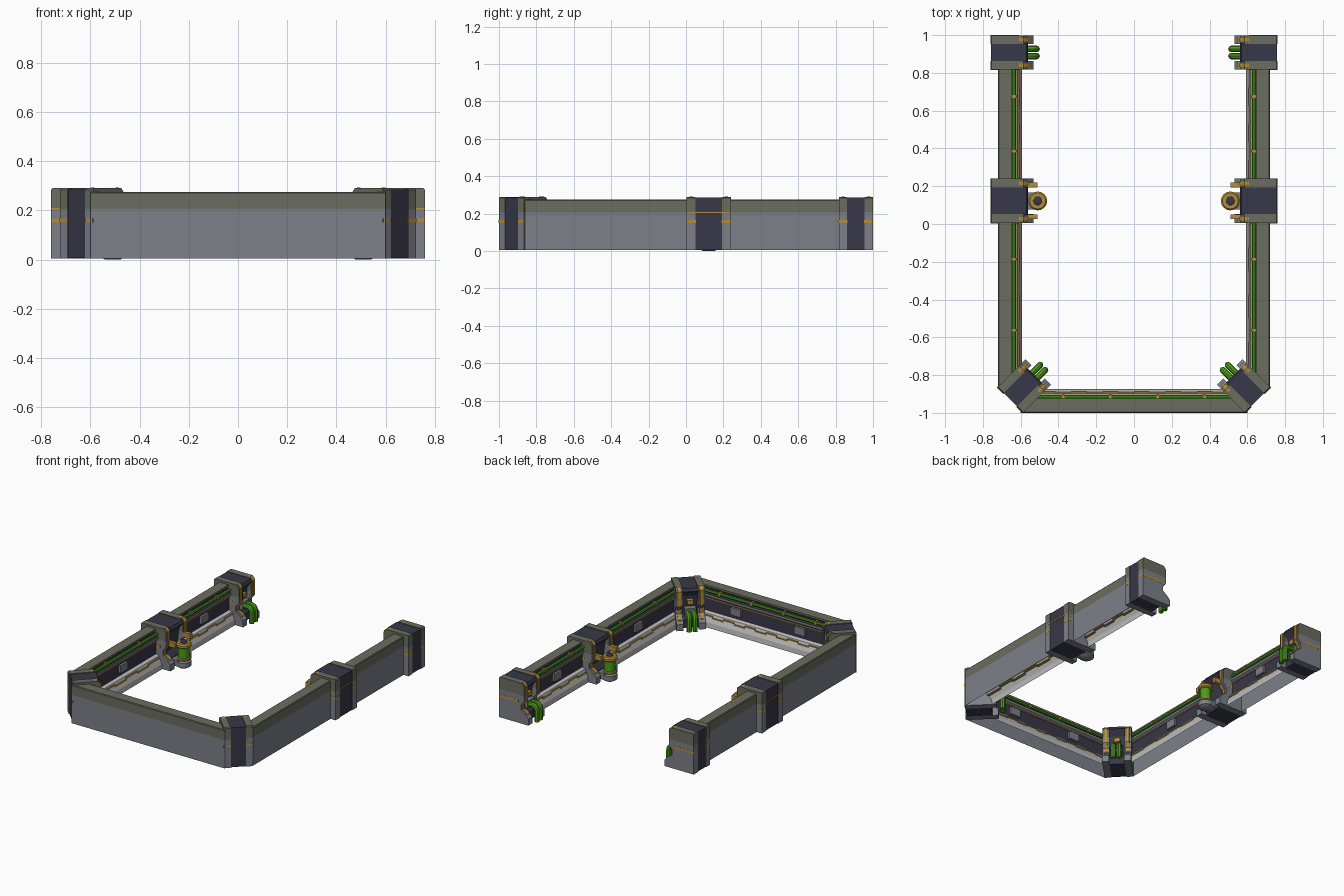
import bpy, bmesh, math
from mathutils import Matrix, Vector

if "Cube" in bpy.data.objects:
    bpy.data.objects.remove(bpy.data.objects["Cube"])


def mat(name, r, g, b):
    m = bpy.data.materials.new(name)
    m.diffuse_color = (r, g, b, 1)
    m.use_nodes = True
    m.node_tree.nodes["Principled BSDF"].inputs["Base Color"].default_value = m.diffuse_color
    return m


GREY = mat("steel_grey", .20, .215, .25)
OLIVE = mat("olive", .145, .15, .115)
DARK = mat("dark_panel", .04, .038, .065)
PALE = mat("pale_skirting", .5, .5, .5)
GOLD = mat("gold_trim", .45, .27, .04)
GREEN = mat("green_pipe", .07, .33, .01)


def frame(ox, oy, inward, tangent):
    """Local axes: u = into the room, t = along the wall, z = up."""
    i, t = Vector((*inward, 0)).normalized(), Vector((*tangent, 0)).normalized()
    m = Matrix.Identity(4)
    m.col[0], m.col[1], m.col[3] = (*i, 0), (*t, 0), (ox, oy, 0, 1)
    return m


def finish(name, bm, F, material):
    bm.transform(F)
    bmesh.ops.recalc_face_normals(bm, faces=bm.faces)
    me = bpy.data.meshes.new(name)
    bm.to_mesh(me)
    bm.free()
    me.materials.append(material)
    ob = bpy.data.objects.new(name, me)
    bpy.context.collection.objects.link(ob)
    return ob


def prism(name, F, prof, t0, t1, material, closed=True):
    """Extrude a (u, z) profile along t; open profiles make a sheet."""
    bm = bmesh.new()
    a = [bm.verts.new((u, t0, z)) for u, z in prof]
    b = [bm.verts.new((u, t1, z)) for u, z in prof]
    n = len(prof)
    for i in range(n if closed else n - 1):
        j = (i + 1) % n
        bm.faces.new((a[i], a[j], b[j], b[i]))
    if closed:
        bm.faces.new(a)
        bm.faces.new(b[::-1])
    return finish(name, bm, F, material)


def box(name, F, u0, u1, t0, t1, z0, z1, material):
    return prism(name, F, [(u0, z0), (u0, z1), (u1, z1), (u1, z0)], t0, t1, material)


def lathe(name, F, u, t, prof, material, n=16):
    """Revolve an (r, z) profile about a vertical axis at (u, t)."""
    bm = bmesh.new()
    rings = [[bm.verts.new((u + r * math.cos(k * math.tau / n), t + r * math.sin(k * math.tau / n), z))
              for k in range(n)] for r, z in prof]
    for a, b in zip(rings, rings[1:]):
        for k in range(n):
            bm.faces.new((a[k], a[(k + 1) % n], b[(k + 1) % n], b[k]))
    bm.faces.new(rings[0])
    bm.faces.new(rings[-1])
    smooth(finish(name, bm, F, material))


def smooth(ob):
    bpy.ops.object.select_all(action='DESELECT')
    ob.select_set(True)
    bpy.context.view_layer.objects.active = ob
    bpy.ops.object.shade_smooth_by_angle(angle=math.radians(40))


def tube(name, F, pts, r, material):
    cu = bpy.data.curves.new(name, 'CURVE')
    cu.dimensions, cu.bevel_depth, cu.bevel_resolution, cu.use_fill_caps = '3D', r, 2, True
    sp = cu.splines.new('POLY')
    sp.points.add(len(pts) - 1)
    for p, c in zip(sp.points, pts):
        p.co = (*(F @ Vector(c)), 1)
    tmp = bpy.data.objects.new(name + "_path", cu)
    me = bpy.data.meshes.new_from_object(tmp)
    bpy.data.objects.remove(tmp)
    me.materials.clear()
    me.materials.append(material)
    ob = bpy.data.objects.new(name, me)
    bpy.context.collection.objects.link(ob)
    smooth(ob)


def wall(name, F, t0, t1, bays):
    # outer shell and olive cap, open underneath
    prism(name + "_outer_face", F, [(0, .005), (0, .205)], t0, t1, GREY, False)
    prism(name + "_cap", F, [(0, .205), (0, .27), (.004, .275), (.075, .275), (.075, .262)], t0, t1, OLIVE, False)
    # inner recesses and skirting
    prism(name + "_pipe_recess", F, [(.075, .262), (.066, .255), (.066, .228), (.092, .222)], t0, t1, DARK, False)
    prism(name + "_rail", F, [(.092, .222), (.092, .205), (.078, .195)], t0, t1, GREY, False)
    prism(name + "_inner_panel", F, [(.078, .195), (.078, .10)], t0, t1, DARK, False)
    prism(name + "_skirting", F, [(.078, .10), (.1, .092), (.106, .075), (.122, .04), (.126, .005)],
          t0, t1, PALE, False)
    box(name + "_rail_trim", F, .076, .083, t0, t1, .187, .193, GOLD)
    tube(name + "_pipe", F, [(.084, t0, .243), (.084, t1, .243)], .011, GREEN)
    for a, b in bays:
        L, c = b - a, (a + b) / 2
        # access box, pipe clamps, stepped gold line
        box(name + "_access_box", F, .076, .094, c - .04, c + .04, .125, .178, GREY)
        for f in (.25, .75):
            box(name + "_pipe_clamp", F, .068, .098, a + f * L - .007, a + f * L + .007, .23, .256, GOLD)
        for k in range(6):
            z = .08 if k % 2 else .07
            u = .126 - z * .24
            box(name + "_skirting_trim", F, u - .015, u + .005, a + k * L / 6, a + (k + 1) * L / 6,
                z - .004, z + .004, GOLD)


def post(name, F, half, plate, us=1.0, canister=False):
    P = lambda pts: [(u * us, z) for u, z in pts]
    # dark core between two side plates
    prism(name + "_core", F, P([(.004, .006), (.004, .285), (.19, .285), (.2, .265), (.165, .225), (.15, .1),
                                (.185, .06), (.185, .006)]), -half + plate * .9, half - plate * .9, DARK)
    for s in (-1, 1):
        a, b = s * (half - plate), s * half
        lo, hi = min(a, b), max(a, b)
        prism(name + "_plate_lower", F, P([(0, .005), (0, .205), (.195, .205), (.195, .165), (.17, .135), (.17, .1),
                                           (.205, .075), (.228, .05), (.228, .005)]), lo, hi, GREY)
        prism(name + "_plate_upper", F, P([(0, .205), (0, .283), (.006, .29), (.175, .29), (.195, .268),
                                           (.195, .205)]), lo, hi, OLIVE)
        box(name + "_stripe", F, -.001, .15 * us, lo - .001, hi + .001, .15, .167, GOLD)
        m = (lo + hi) / 2
        # gold edging following the inner contour
        prism(name + "_edging", F, P([(.14, .289), (.176, .292), (.202, .27), (.202, .163), (.177, .133),
                                      (.177, .103), (.214, .075), (.205, .06), (.15, .1)]),
              m - plate * .2, m + plate * .2, GOLD)
    if canister:
        box(name + "_upper_line", F, -.001, .1, -half - .001, half + .001, .203, .209, GOLD)
        for s in (-1, 1):
            t = s * (half - plate * .7)
            box(name + "_clip", F, .19, .25, t - .012, t + .012, .165, .2, GOLD)
        box(name + "_bracket", F, .15, .25, -.045, .045, .012, .055, GREY)
        # canister
        lathe(name + "_canister_foot", F, .25, 0, [(.032, .0), (.05, .012), (.05, .045), (.04, .055)], GREY)
        lathe(name + "_canister_lower_ring", F, .25, 0, [(.04, .054), (.044, .058), (.044, .068), (.036, .072)], GOLD)
        lathe(name + "_canister_body", F, .25, 0, [(.037, .066), (.037, .15)], GREEN)
        lathe(name + "_canister_upper_ring", F, .25, 0, [(.04, .142), (.05, .15), (.05, .165), (.042, .174)], GOLD)
        lathe(name + "_canister_cap", F, .25, 0, [(.024, .17), (.024, .178), (.02, .181)], DARK)
    else:
        # twin bent pipes
        for s in (-1, 1):
            arc = [(.215 + .03 * math.sin(k * math.pi / 8), s * .019, .09 + .03 * math.cos(k * math.pi / 8))
                   for k in range(5)]
            tube(name + "_bent_pipe", F, [(.14, s * .019, .12)] + arc + [(.245, s * .019, .012)], .017, GREEN)
        box(name + "_pipe_collar", F, .14, .185, -.038, .038, .095, .145, GREY)
        box(name + "_vent", F, .15, .18, -.02, .02, .17, .2, GOLD)


# front wall
wall("front_wall", frame(0, -1, (0, 1), (1, 0)), -.6, .6, [(-.5, 0), (0, .5)])

# side walls with corner, middle and end posts
for s, side in ((-1, "left"), (1, "right")):
    wall(side + "_wall", frame(s * .72, 0, (-s, 0), (0, 1)), -.865, .9, [(-.75, 0), (.24, .82)])
    post(side + "_corner_post", frame(s * .657, -.933, (-s, 1), (-s, -1)), .095, .045, .93)
    post(side + "_middle_post", frame(s * .76, .122, (-s, 0), (0, 1)), .118, .048, 1, True)
    post(side + "_end_post", frame(s * .76, .908, (-s, 0), (0, 1)), .091, .045)
